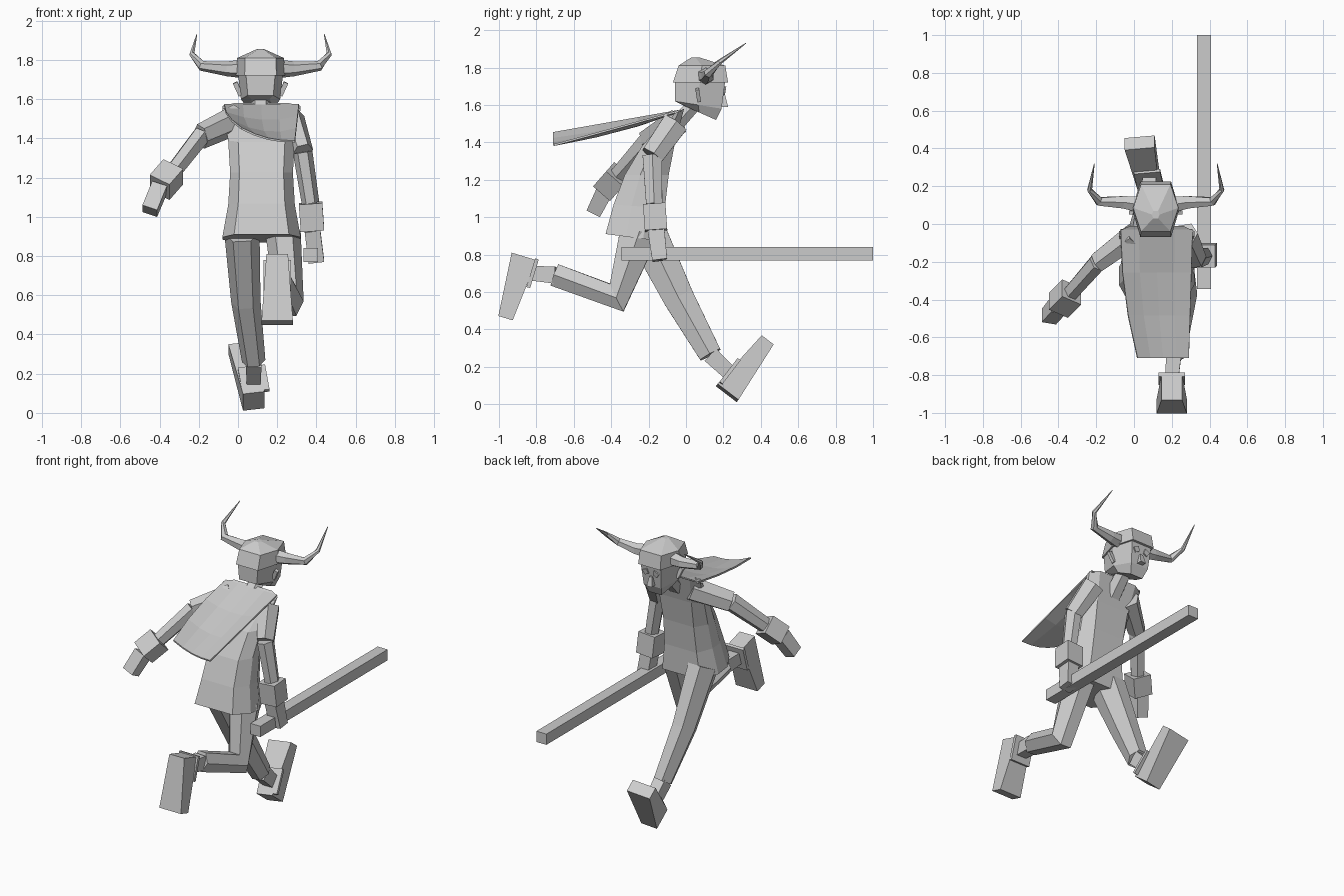
import bpy, bmesh
from math import cos, sin, pi
from mathutils import Vector

cube = bpy.data.objects.get("Cube")
if cube:
    bpy.data.objects.remove(cube, do_unlink=True)

grey = bpy.data.materials.new("light_grey")
grey.use_nodes = True
tone = (0.6, 0.6, 0.6, 1)
grey.diffuse_color = tone
grey.node_tree.nodes["Principled BSDF"].inputs["Base Color"].default_value = tone

ACROSS, UP = Vector((1, 0, 0)), Vector((0, 0, 1))


def polygon(sides, turn=0.0, scale=1.0):
    """Corner offsets of a regular polygon."""
    angles = [2 * pi * (k + turn) / sides for k in range(sides)]
    return [(scale * cos(a), scale * sin(a)) for a in angles]


SQUARE = polygon(4, 0.5, 2 ** 0.5)
HEXAGON = polygon(6)


def loft(name, rings, closed=True):
    """Skin equal-length rings of points; closed rings also get end caps."""
    bm = bmesh.new()
    rows = [[bm.verts.new(point) for point in ring] for ring in rings]
    count = len(rows[0])
    for lower, upper in zip(rows, rows[1:]):
        for i in range(count if closed else count - 1):
            j = (i + 1) % count
            bm.faces.new((lower[i], lower[j], upper[j], upper[i]))
    if closed:
        bm.faces.new(rows[0])
        bm.faces.new(rows[-1])
    bmesh.ops.recalc_face_normals(bm, faces=bm.faces)
    mesh = bpy.data.meshes.new(name)
    bm.to_mesh(mesh)
    bm.free()
    mesh.materials.append(grey)
    obj = bpy.data.objects.new(name, mesh)
    bpy.context.collection.objects.link(obj)
    return obj


def mix(ends, t):
    return ends[0] + (ends[1] - ends[0]) * t


def limb(name, joints, width, depth, shape=SQUARE, side=ACROSS):
    """Sweep a shape through joints, tapering its half width and half depth."""
    points = [Vector(joint) for joint in joints]
    last = len(points) - 1
    rings = []
    for i, point in enumerate(points):
        before, after = points[max(i - 1, 0)], points[min(i + 1, last)]
        along = ((point - before).normalized() + (after - point).normalized()).normalized()
        u = (side - along * side.dot(along)).normalized()
        v = along.cross(u)
        w, d = mix(width, i / last), mix(depth, i / last)
        rings.append([point + u * w * a + v * d * b for a, b in shape])
    return loft(name, rings)


# Tunic: bevelled rings that lean forward, with a flared hem and shoulders
def tunic_ring(t):
    half = 0.16 + 0.16 * (t - 0.5) ** 2
    back = -0.43 + 0.16 * t + 0.18 * t ** 3
    front = -0.12 + 0.11 * t * t
    middle, reach = (back + front) / 2, (front - back) / 2
    tilt = 0.04 * (t - 0.5)
    outline = [(0.7, -1), (1, -0.3), (1, 0.3), (0.7, 1)]
    outline += [(-a, b) for a, b in reversed(outline)]
    return [(0.12 + half * a, middle + reach * b, mix((0.89, 1.56), t) + tilt * b)
            for a, b in outline]


loft("tunic", [tunic_ring(k / 4) for k in range(5)])


# Cape: a sagging sheet that streams out behind
def cape_point(s, t):
    edges = (0.09 * t * t - 0.07, 0.31 - 0.02 * t)
    drop = mix((0.12, 0.185), s) * t
    sag = 0.4 * s * (1 - s) * t * (1.2 - t)
    return mix(edges, s), mix((-0.03, -0.71), t), 1.575 - drop - sag


cape = loft("cape", [[cape_point(k / 4, row / 3) for k in range(5)] for row in range(4)],
            closed=False)
cape.modifiers.new("thickness", "SOLIDIFY").thickness = 0.01


# Arms: sleeve, forearm, cuff and hand
def arm(side, shoulder, sleeve_end, wrist, palm, fingertips):
    limb(side + "_sleeve", [shoulder, sleeve_end], (0.07, 0.055), (0.08, 0.07), HEXAGON)
    limb(side + "_forearm", [sleeve_end, wrist], (0.05, 0.045), (0.06, 0.05), HEXAGON)
    limb(side + "_cuff", [wrist, palm], (0.06, 0.06), (0.06, 0.06))
    limb(side + "_hand", [palm, fingertips], (0.04, 0.04), (0.045, 0.04))


arm("right", (0, -0.06, 1.5), (-0.19, -0.2, 1.41), (-0.33, -0.36, 1.23),
    (-0.4, -0.43, 1.15), (-0.45, -0.49, 1.03))
arm("left", (0.27, -0.06, 1.5), (0.33, -0.18, 1.33), (0.37, -0.17, 1.07),
    (0.38, -0.16, 0.93), (0.4, -0.14, 0.77))
limb("staff", [(0.37, -0.345, 0.805), (0.37, 1, 0.805)], (0.037, 0.037), (0.036, 0.036))


# Legs: trouser, ankle, strap and shoe
def leg(side, trouser, ankle, heel, toe):
    limb(side + "_trouser", trouser, (0.09, 0.06), (0.12, 0.07), HEXAGON)
    limb(side + "_ankle", [trouser[-1], ankle], (0.04, 0.035), (0.045, 0.04))
    half_strap = (Vector(toe) - Vector(heel)).normalized() * 0.08
    strap = [Vector(ankle) - half_strap, Vector(ankle) + half_strap]
    limb(side + "_strap", strap, (0.07, 0.07), (0.01, 0.01))
    limb(side + "_shoe", [heel, toe], (0.055, 0.08), (0.07, 0.04))


leg("right", [(0.02, -0.21, 0.92), (0.04, -0.04, 0.57), (0.08, 0.13, 0.265)],
    (0.08, 0.23, 0.17), (0.08, 0.22, 0.06), (0.03, 0.43, 0.335))
leg("left", [(0.23, -0.25, 0.92), (0.26, -0.37, 0.57), (0.21, -0.7, 0.69)],
    (0.2, -0.82, 0.7), (0.2, -0.865, 0.79), (0.2, -0.965, 0.46))

# Neck and head, centred on their own middle plane
MID = 0.115
limb("neck", [(MID, -0.07, 1.48), (MID, 0.08, 1.64)], (0.06, 0.05), (0.05, 0.04), HEXAGON)


def head_ring(half, back, front, height, chin=0.0):
    middle, reach = (back + front) / 2, (front - back) / 2
    outline = [(-0.65, 1), (0.65, 1), (1, 0), (0.65, -1), (-0.65, -1), (-1, 0)]
    return [(MID + half * a, middle + reach * b, height - chin * b) for a, b in outline]


loft("face", [head_ring(0.07, -0.02, 0.16, 1.56, 0.04), head_ring(0.1, -0.06, 0.19, 1.6, 0.02),
              head_ring(0.115, -0.06, 0.21, 1.73)])
loft("helmet", [head_ring(0.125, -0.07, 0.225, 1.72), head_ring(0.12, -0.04, 0.21, 1.81),
                head_ring(0.02, 0.03, 0.07, 1.855)])
limb("nose", [(MID, 0.2, 1.65), (MID, 0.2, 1.59)], (0.01, 0.02), (0.01, 0.025))

# Paired horns, ears and eyes
for side, sign in (("right", -1), ("left", 1)):
    def paired(*offsets):
        return [(MID + sign * x, y, z) for x, y, z in offsets]

    limb(side + "_horn",
         paired((0.07, 0.1, 1.755), (0.17, 0.115, 1.755), (0.3, 0.12, 1.77),
                (0.35, 0.18, 1.83), (0.325, 0.32, 1.93)),
         (0.05, 0.002), (0.05, 0.002), HEXAGON, UP)
    limb(side + "_ear", paired((0.1, 0.07, 1.62), (0.13, 0.06, 1.685)), (0.012, 0.012), (0.01, 0.01))
    limb(side + "_eye", paired((0.03, 0.205, 1.66), (0.045, 0.21, 1.69)), (0.015, 0.02), (0.004, 0.004))
